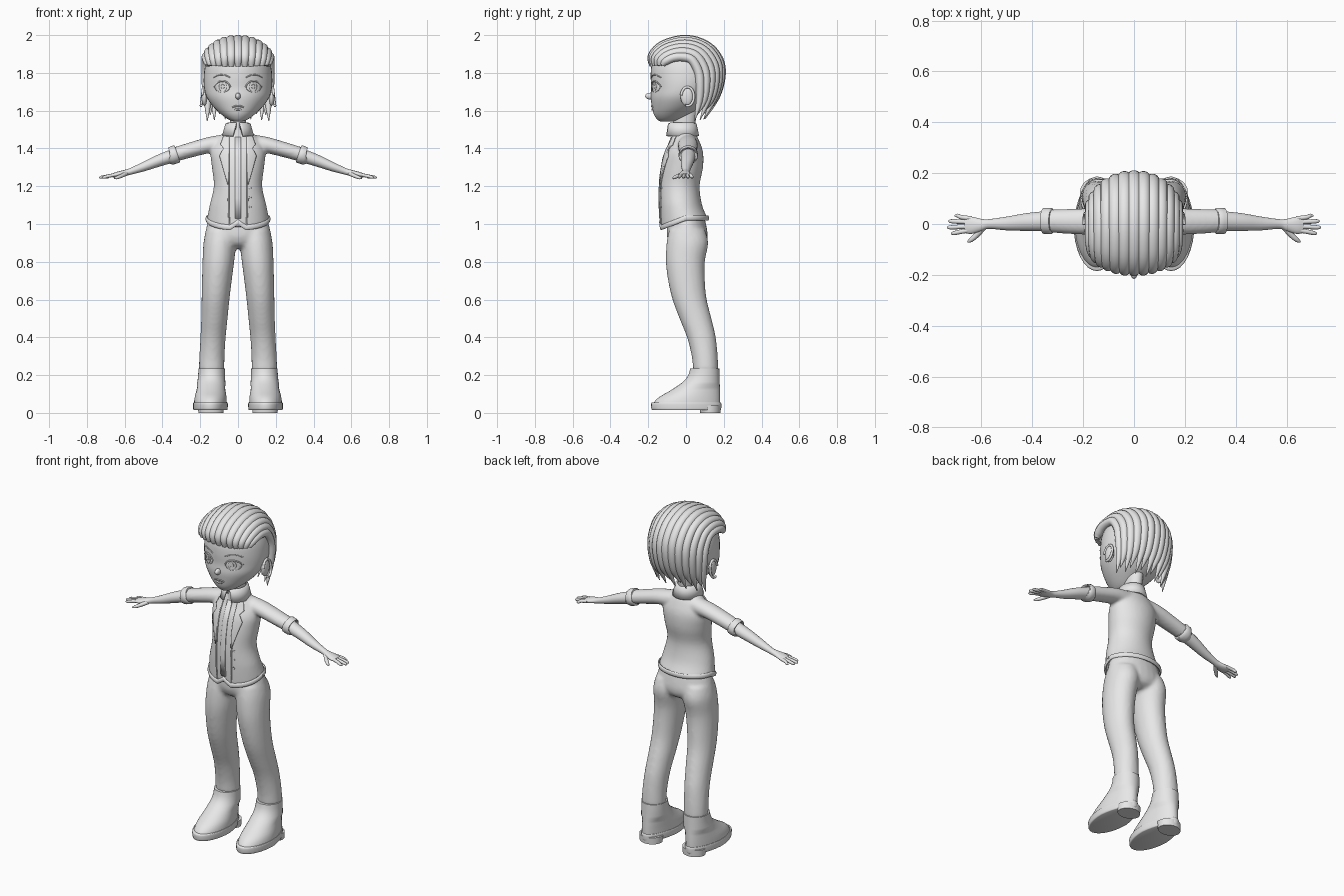
import bpy, bmesh, math
from mathutils import Vector
from mathutils.bvhtree import BVHTree

if "Cube" in bpy.data.objects:
    bpy.data.objects.remove(bpy.data.objects["Cube"])

X, Y, Z = Vector((1, 0, 0)), Vector((0, 1, 0)), Vector((0, 0, 1))
TAU = math.tau
grey = bpy.data.materials.new("light_grey")
grey.use_nodes = True
grey.diffuse_color = (0.8, 0.8, 0.8, 1)
grey.node_tree.nodes["Principled BSDF"].inputs["Base Color"].default_value = (0.8, 0.8, 0.8, 1)


def smooth_path(pts, steps):
    """Catmull-Rom through tuples of any length."""
    out = []
    for i in range(len(pts) - 1):
        p0, p1, p2, p3 = pts[max(i - 1, 0)], pts[i], pts[i + 1], pts[min(i + 2, len(pts) - 1)]
        for k in range(steps):
            t = k / steps
            out.append([b + t * (c - a) / 2 + t * t * (a - 2.5 * b + 2 * c - d / 2)
                        + t ** 3 * (3 * b - a - 3 * c + d) / 2
                        for a, b, c, d in zip(p0, p1, p2, p3)])
    return out + [list(pts[-1])]


def loft(bm, secs, u, v=None, n=24, steps=4):
    """Capped skin over sections (x, y, z, half size along u, half size along v)."""
    secs = smooth_path(secs, steps)
    rings = []
    for i, s in enumerate(secs):
        c = Vector(s[:3])
        t = Vector(secs[min(i + 1, len(secs) - 1)][:3]) - Vector(secs[max(i - 1, 0)][:3])
        w = v or t.cross(u).normalized()
        rings.append([bm.verts.new(c + u * s[3] * math.cos(k * TAU / n) + w * s[4] * math.sin(k * TAU / n))
                      for k in range(n)])
    for a, b in zip(rings, rings[1:]):
        for k in range(n):
            bm.faces.new((a[k], a[k - 1], b[k - 1], b[k]))
    bm.faces.new(rings[0])
    bm.faces.new(rings[-1])


def make(name, bm, mirror=False, voxel=0, thick=0, angle=50):
    bmesh.ops.recalc_face_normals(bm, faces=bm.faces)
    me = bpy.data.meshes.new(name)
    bm.to_mesh(me)
    bm.free()
    me.materials.append(grey)
    ob = bpy.data.objects.new(name, me)
    bpy.context.collection.objects.link(ob)
    bpy.ops.object.select_all(action="DESELECT")
    ob.select_set(True)
    bpy.context.view_layer.objects.active = ob
    bpy.ops.object.shade_smooth_by_angle(angle=math.radians(angle))
    if thick:
        m = ob.modifiers.new("thickness", "SOLIDIFY")
        m.thickness, m.offset = thick, 0
    if mirror:
        ob.modifiers.new("mirror", "MIRROR").use_mirror_merge = False
    if voxel:
        m = ob.modifiers.new("blend", "REMESH")
        m.mode, m.voxel_size, m.use_smooth_shade = "VOXEL", voxel, True
        ob.modifiers.new("soften", "SMOOTH").iterations = 4
    return ob


def part(name, *lofts, mirror=False, voxel=0, u=X, v=None, n=24, steps=4):
    bm = bmesh.new()
    for secs in lofts:
        loft(bm, secs, u, v, n, steps)
    return make(name, bm, mirror, voxel)


def ball(name, loc, size, mirror=False):
    bm = bmesh.new()
    bmesh.ops.create_uvsphere(bm, u_segments=20, v_segments=12, radius=1)
    for vert in bm.verts:
        vert.co = Vector(a * b + c for a, b, c in zip(vert.co, size, loc))
    return make(name, bm, mirror)


def bands(spans):
    """Upright sections from (z, y front, y back, x centre, x half width)."""
    return [(cx, (f + b) / 2, z, rx, (b - f) / 2) for z, f, b, cx, rx in spans]


# Trousers: pelvis and legs blended together
pelvis = bands([(1.05, -.1, .095, 0, .15), (.98, -.102, .11, 0, .168), (.93, -.1, .115, 0, .175),
                (.89, -.08, .1, 0, .13), (.87, -.04, .06, 0, .06)])
leg = bands([(.97, -.09, .1, .088, .08), (.9, -.103, .118, .096, .087), (.8, -.107, .1, .104, .084),
             (.7, -.095, .1, .112, .079), (.6, -.072, .11, .119, .074), (.5, -.035, .135, .125, .07),
             (.4, .005, .158, .132, .067), (.3, .03, .168, .138, .067), (.22, .038, .172, .14, .068)])
part("trousers", pelvis, leg, mirror=True, voxel=.011, v=Y)

# Shoes: upper, sole and heel, narrower towards the back
for name, spans in {
    "shoe_uppers": [(.235, .022, .176, .14, .07), (.2, .012, .177, .14, .071), (.165, -.015, .178, .141, .074),
                    (.12, -.08, .18, .143, .08), (.085, -.14, .181, .145, .085), (.055, -.17, .181, .146, .087),
                    (.035, -.172, .18, .146, .086)],
    "shoe_soles": [(.055, -.18, .184, .146, .09), (.048, -.185, .187, .146, .092),
                   (.02, -.183, .186, .146, .091), (.014, -.175, .18, .146, .086)],
    "shoe_heels": [(.04, .07, .185, .143, .078), (.0, .075, .183, .143, .075)],
}.items():
    bm = bmesh.new()
    loft(bm, bands(spans), X, Y, 32, 3)
    for vert in bm.verts:
        if vert.co.z < .15:
            vert.co.x = .145 + (vert.co.x - .145) * min(1, 1 - .9 * vert.co.y)
    make(name, bm, mirror=True)


# Jacket: torso with a pointed front hem, blended with short sleeves
def hem_drop(x, y):
    return max(0, -y / .13) * (.05 - .03 * max(0, 1 - abs(x) / .04))


bm = bmesh.new()
loft(bm, bands([(1.03, -.135, .115, 0, .165), (1.1, -.14, .085, 0, .15), (1.2, -.14, .072, 0, .128),
                (1.3, -.13, .09, 0, .138), (1.38, -.11, .09, 0, .145), (1.44, -.08, .07, 0, .12),
                (1.475, -.07, .052, 0, .085), (1.5, -.06, .04, 0, .055)]), X, Y, 48)
for vert in bm.verts:
    if vert.co.z < 1.1:
        vert.co.z -= hem_drop(vert.co.x, vert.co.y) * (1.1 - vert.co.z) / .07
loft(bm, [(.07, .01, 1.425, .05, .05), (.15, .01, 1.418, .053, .043), (.24, .01, 1.395, .05, .04),
          (.34, .012, 1.366, .045, .038)], Y)
jacket = make("jacket", bm, mirror=True, voxel=.009)

hem = []
for k in range(49):
    x, y = .166 * math.cos(k * TAU / 48), .126 * math.sin(k * TAU / 48) - .01
    hem.append((x, y, 1.032 - hem_drop(x, y), .014, .006))
part("jacket_hem", hem, u=Z, n=10, steps=1)
part("sleeve_cuffs", [(.322, .012, 1.372, .045, .042), (.325, .012, 1.371, .051, .048),
                      (.355, .012, 1.36, .051, .047), (.36, .012, 1.359, .044, .04)],
     mirror=True, u=Y, steps=2)

# Arms and hands
arm = [(.33, .012, 1.366, .04, .036), (.42, .008, 1.335, .035, .031), (.5, .002, 1.303, .027, .024),
       (.57, .0, 1.278, .019, .017), (.6, -.004, 1.27, .024, .016), (.64, -.005, 1.262, .034, .014),
       (.665, -.005, 1.257, .03, .01)]
fingers = [[(.64, y * .8, 1.262, .009, .009), (.68, y, 1.255, .009, .009),
            (end - .012, y * 1.2, 1.248, .008, .008), (end, y * 1.22, 1.246, .003, .003)]
           for y, end in ((.027, .705), (.009, .73), (-.011, .735), (-.03, .72))]
thumb = [(.59, -.01, 1.268, .013, .012), (.615, -.04, 1.256, .011, .011),
         (.64, -.062, 1.246, .009, .009), (.655, -.07, 1.242, .003, .003)]
part("arms", arm, mirror=True, u=Y)
part("fingers", *fingers, mirror=True, u=Y, n=12)
part("thumbs", thumb, mirror=True, u=Z, n=12)

# Neck and open fold-down collar
part("neck", bands([(1.46, -.075, .05, 0, .05), (1.52, -.07, .048, 0, .042), (1.6, -.07, .06, 0, .045)]), v=Y)
bm = bmesh.new()
rows = []
for z, rx, ry in ((1.5, .05, .055), (1.532, .056, .066), (1.528, .063, .072), (1.465, .08, .085)):
    gap = .12 + (1.535 - z) * 3
    rows.append([bm.verts.new((rx * math.sin(a), -.02 - ry * math.cos(a), z))
                 for a in (gap + (TAU - 2 * gap) * k / 36 for k in range(37))])
for a, b in zip(rows, rows[1:]):
    for k in range(36):
        bm.faces.new((a[k], a[k + 1], b[k + 1], b[k]))
make("collar", bm, thick=.01)

# Head, nose, lips and ears
head = part("head", bands([(1.543, -.135, -.065, 0, .022), (1.553, -.152, -.03, 0, .05),
                           (1.58, -.17, .02, 0, .088), (1.62, -.18, .08, 0, .13), (1.67, -.187, .13, 0, .165),
                           (1.72, -.184, .16, 0, .179), (1.78, -.187, .178, 0, .181), (1.84, -.182, .175, 0, .173),
                           (1.9, -.155, .155, 0, .15), (1.95, -.1, .115, 0, .1),
                           (1.975, -.04, .05, 0, .05)]), v=Y, n=40)
ball("nose", (0, -.188, 1.677), (.014, .028, .018))
ball("ears", (.178, .005, 1.675), (.016, .034, .05), mirror=True)
rim = [(.19 - .006 * math.sin(a), .008 + .034 * math.cos(a), 1.675 + .05 * math.sin(a), .007, .007)
       for a in (-1.9 + 4.9 * k / 16 for k in range(17))]
part("ear_rims", rim, mirror=True, n=10, steps=1)

# Thin details laid on the surface
graph = bpy.context.evaluated_depsgraph_get()
head_tree = BVHTree.FromObject(head, graph)
jacket_tree = BVHTree.FromObject(jacket, graph)


def lay(tree, x, z, lift=.002):
    hit = tree.ray_cast(Vector((x, -1, z)), Y)[0]
    return Vector((x, (hit.y if hit else -.13) - lift, z))


def plate(name, tree, left, right, lift=.003, thick=.006, mirror=True):
    bm = bmesh.new()
    grid = []
    for i in range(len(left) - 1):
        for k in range(5 if i == len(left) - 2 else 4):
            l, r = (Vector(s[i]).lerp(Vector(s[i + 1]), k / 4) for s in (left, right))
            grid.append([bm.verts.new(lay(tree, *l.lerp(r, j / 6), lift)) for j in range(7)])
    for a, b in zip(grid, grid[1:]):
        for j in range(6):
            bm.faces.new((a[j], a[j + 1], b[j + 1], b[j]))
    make(name, bm, mirror, thick=thick)


def oval(name, tree, cx, cz, rx, rz, lift, thick=.003, mirror=True):
    sides = [[(cx + s * rx * math.sin(a), cz + rz * math.cos(a))
              for a in (.1 + (math.pi - .2) * k / 8 for k in range(9))] for s in (-1, 1)]
    plate(name, tree, *sides, lift, thick, mirror)


def line(name, tree, pts, r, mirror=True):
    part(name, [(*lay(tree, x, z), r, r) for x, z in pts], mirror=mirror, u=Y, n=8)


plate("lapels", jacket_tree, [(.048, 1.465), (.048, 1.42), (.048, 1.4), (.048, 1.36), (.048, 1.21)],
      [(.075, 1.465), (.092, 1.42), (.076, 1.4), (.097, 1.36), (.054, 1.21)], .006, .008)
plate("shirt_placket", jacket_tree, [(-.015, 1.46), (-.015, 1.03)], [(.015, 1.46), (.015, 1.03)], mirror=False)
line("jacket_edges", jacket_tree, [(.048, 1.46), (.05, 1.35), (.05, 1.2), (.05, 1.1), (.046, 1.0)], .004)
for i in range(3):
    oval("jacket_button_%d" % (i + 1), jacket_tree, .064, 1.09 + .05 * i, .006, .006, .004, mirror=False)

oval("eyes", head_tree, .083, 1.724, .04, .027, .001)
oval("irises", head_tree, .08, 1.726, .02, .025, .003)
oval("pupils", head_tree, .08, 1.728, .009, .012, .005)
line("upper_lashes", head_tree, [(.04, 1.725), (.055, 1.748), (.083, 1.757), (.11, 1.748), (.13, 1.727)], .004)
line("lower_lashes", head_tree, [(.06, 1.703), (.083, 1.697), (.108, 1.704)], .0018)
line("eyebrows", head_tree, [(.04, 1.775), (.07, 1.788), (.1, 1.789), (.13, 1.776)], .003)
line("upper_lip", head_tree, [(-.03, 1.618), (-.012, 1.625), (0, 1.623), (.012, 1.625), (.03, 1.618)], .004, False)
line("lower_lip", head_tree, [(-.018, 1.609), (0, 1.606), (.018, 1.609)], .005, False)

# Hair: swept-back locks, from a tall middle arc to a small arc above the ear
middle = [(-.18, 1.835), (-.182, 1.89), (-.12, 1.95), (0, 1.978), (.11, 1.945), (.175, 1.87),
          (.187, 1.78), (.16, 1.67), (.1, 1.555)]
outer = [(-.125, 1.84), (-.11, 1.86), (-.07, 1.88), (-.02, 1.885), (.03, 1.87), (.065, 1.81),
         (.075, 1.74), (.07, 1.65), (.045, 1.545)]
widths = [.014, .024, .026, .027, .027, .027, .026, .02, .002]
locks = []
for i in range(-6, 7):
    a = math.radians(12.5 * i)
    t = (1 - math.cos(a)) / (1 - math.cos(math.radians(75)))
    lock = []
    for k, ((y0, z0), (y1, z1), w) in enumerate(zip(middle, outer, widths)):
        spread = (.96, .97, 1, 1, 1, 1, 1, .97, .92 + .06 * t)[k]
        tip = .03 * (i % 2) if k == 8 else 0
        lock.append((.172 * math.sin(a) * spread, y0 + (y1 - y0) * t, z0 + (z1 - z0) * t + tip, w, w * .9))
    locks.append(lock)
part("hair_locks", *locks, n=14)
